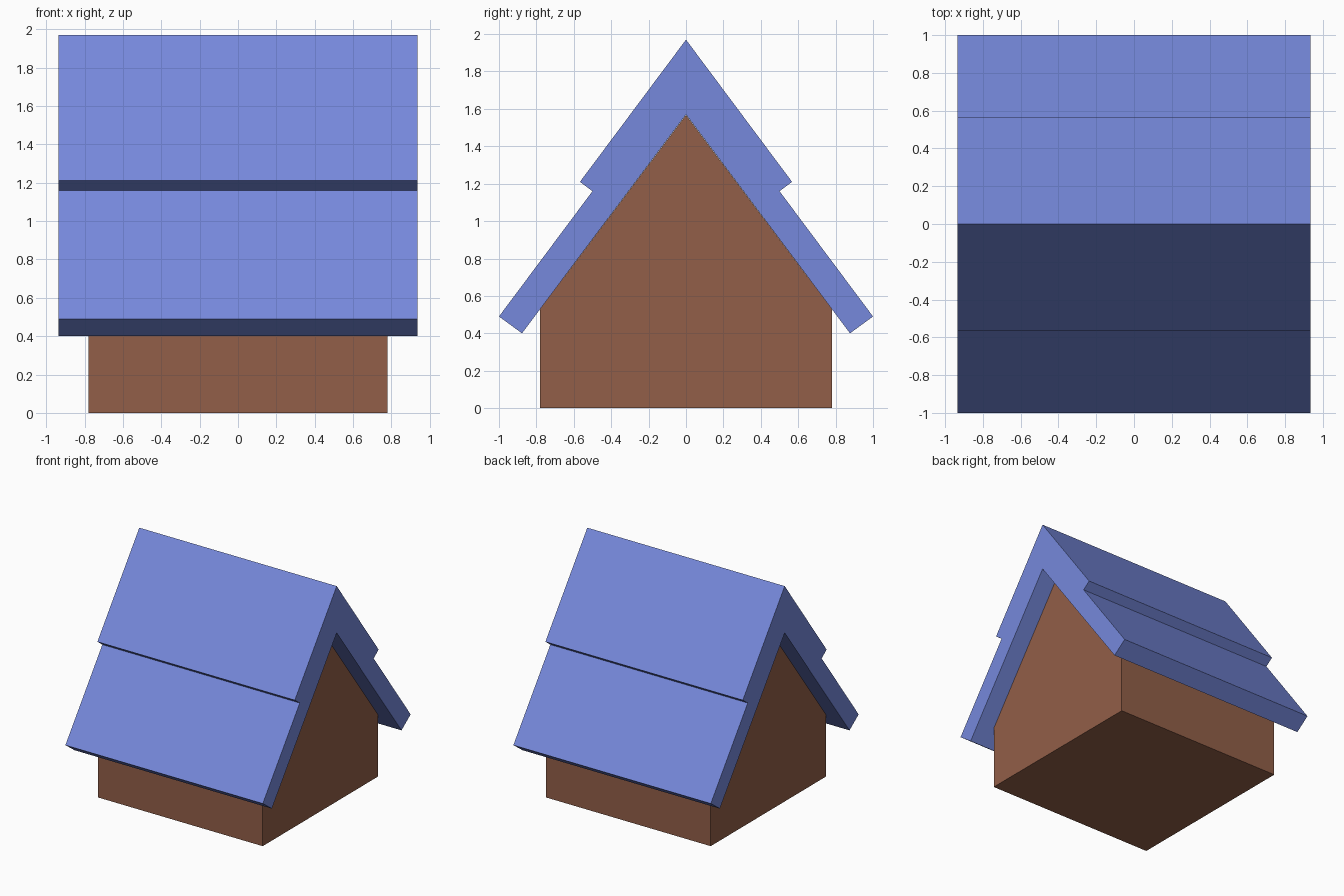
import bpy, bmesh

if "Cube" in bpy.data.objects:
    bpy.data.objects.remove(bpy.data.objects["Cube"])


def make_material(name, rgb):
    mat = bpy.data.materials.new(name)
    mat.diffuse_color = (*rgb, 1.0)
    mat.use_nodes = True
    mat.node_tree.nodes["Principled BSDF"].inputs["Base Color"].default_value = mat.diffuse_color
    return mat


def extrude_profile(name, half, half_width, mat):
    """Mirror a (y, z) half outline across y = 0 and extrude it along x."""
    outline = half + [(-y, z) for y, z in reversed(half) if y > 0]
    bm = bmesh.new()
    face = bm.faces.new([bm.verts.new((-half_width, y, z)) for y, z in outline])
    ext = bmesh.ops.extrude_face_region(bm, geom=[face])
    verts = [g for g in ext["geom"] if isinstance(g, bmesh.types.BMVert)]
    bmesh.ops.translate(bm, verts=verts, vec=(2 * half_width, 0, 0))
    bmesh.ops.recalc_face_normals(bm, faces=bm.faces)
    mesh = bpy.data.meshes.new(name)
    bm.to_mesh(mesh)
    bm.free()
    mesh.materials.append(mat)
    obj = bpy.data.objects.new(name, mesh)
    bpy.context.collection.objects.link(obj)
    return obj


brown = make_material("brown wood", (0.287, 0.114, 0.065))
blue = make_material("blue roof", (0.181, 0.25, 0.716))

# House body: solid block with a gable top
extrude_profile("house_body", [(0, 1.567), (0.78, 0.53), (0.78, 0)], 0.78, brown)

# Roof: thick stepped chevron, two overlapping courses per side
extrude_profile(
    "roof",
    [(0, 1.97), (0.567, 1.21), (0.50, 1.16), (1.0, 0.49), (0.877, 0.40), (0, 1.57)],
    0.935, blue)
